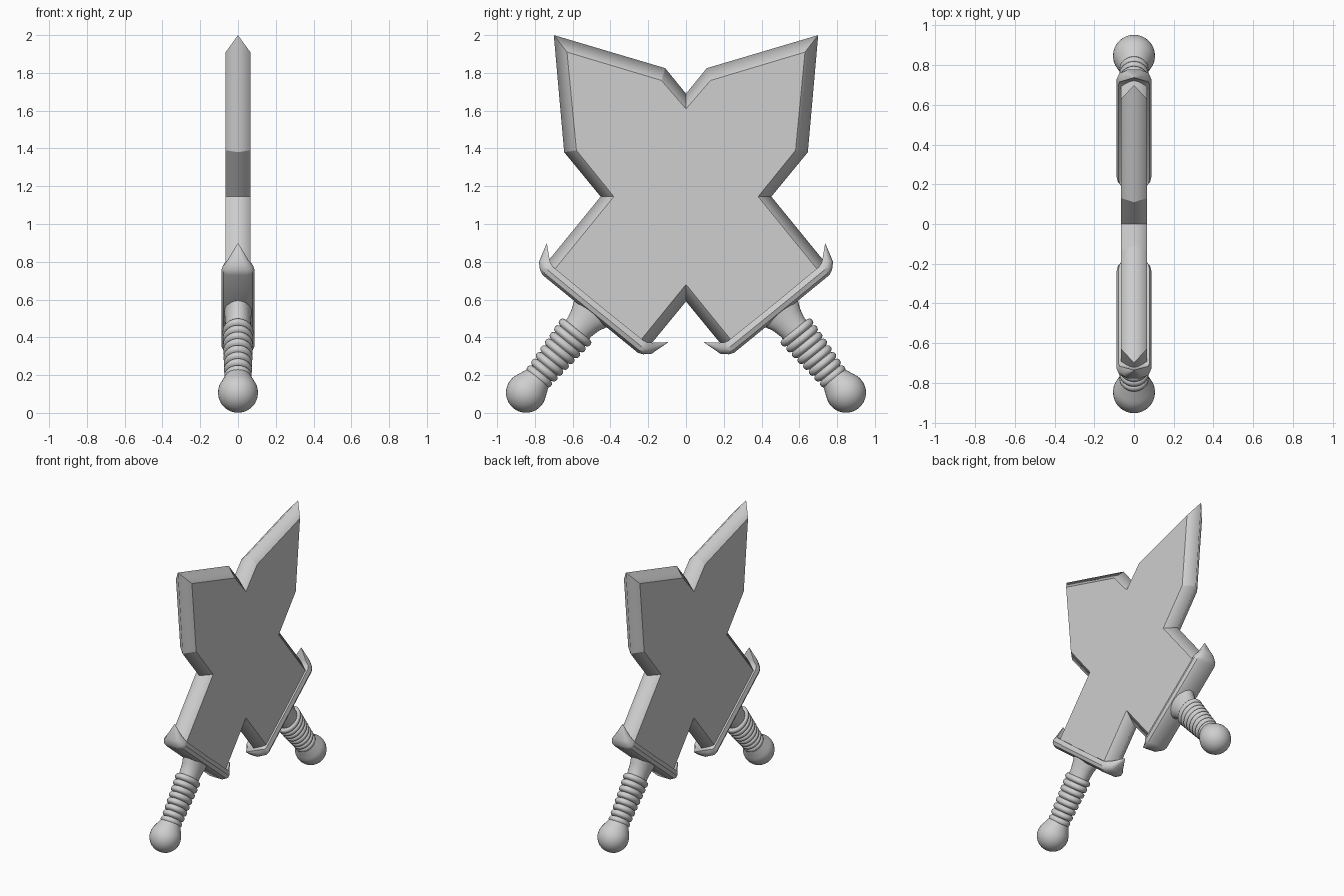
import bpy, bmesh, math

if "Cube" in bpy.data.objects:
    bpy.data.objects.remove(bpy.data.objects["Cube"])

metal = bpy.data.materials.new("plain_grey")
metal.diffuse_color = (0.62, 0.62, 0.62, 1)
metal.use_nodes = True
metal.node_tree.nodes["Principled BSDF"].inputs["Base Color"].default_value = metal.diffuse_color

# Hilt frame in the y-z plane: pommel centre, cross direction U, blade direction D
P, U, D = (0.847, 0.107), (0.775, 0.632), (-0.632, 0.775)


def hilt(u, v):
    return (P[0] + u * U[0] + v * D[0], P[1] + u * U[1] + v * D[1])


def make(name, bm, angle=None, mirror=True):
    bmesh.ops.recalc_face_normals(bm, faces=bm.faces)
    me = bpy.data.meshes.new(name)
    bm.to_mesh(me)
    bm.free()
    ob = bpy.data.objects.new(name, me)
    bpy.context.collection.objects.link(ob)
    me.materials.append(metal)
    if angle:
        bpy.context.view_layer.objects.active = ob
        ob.select_set(True)
        bpy.ops.object.shade_smooth_by_angle(angle=math.radians(angle))
        ob.select_set(False)
    if mirror:
        mod = ob.modifiers.new("other_side", 'MIRROR')
        mod.use_axis = (False, True, False)
        mod.use_mirror_merge = False
    return ob


def loft(bm, rings):
    """Skin a list of closed rings and cap both ends."""
    loops = [[bm.verts.new(p) for p in r] for r in rings]
    n = len(loops[0])
    for a, b in zip(loops, loops[1:]):
        for i in range(n):
            j = (i + 1) % n
            bm.faces.new((a[i], a[j], b[j], b[i]))
    bm.faces.new(loops[0])
    bm.faces.new(loops[-1])


# Crossed blades: flat plate with a sharp bevelled rim
T = 0.065
outer = [(0, 1.69), (0.11, 1.825), (0.70, 2.0), (0.645, 1.38), (0.452, 1.145),
         hilt(0.35, 0.575), hilt(-0.35, 0.575), (0, 0.59)]
inner = [(0, 1.61), (0.13, 1.76), (0.63, 1.91), (0.58, 1.39), (0.382, 1.145),
         hilt(0.295, 0.58), hilt(-0.295, 0.58), (0, 0.68)]


def full(half, x):
    pts = half + [(-y, z) for y, z in half[-2:0:-1]]
    return [(x, y, z) for y, z in pts]


bm = bmesh.new()
loft(bm, [full(inner, -T), full(outer, 0), full(inner, T)])
for f in bm.faces:
    f.smooth = True
for e in bm.edges:      # only the rim ridge is soft
    e.smooth = all(abs(v.co.x) < 1e-5 for v in e.verts)
make("crossed_blades", bm, mirror=False)

# Crossguards: (bottom u, v), (top u, v), half width, swept to upturned points
half = [((0, 0.538), (0, 0.605), 0.088),
        ((0.325, 0.538), (0.31, 0.607), 0.088),
        ((0.352, 0.549), (0.332, 0.613), 0.082),
        ((0.385, 0.58), (0.352, 0.628), 0.055),
        ((0.415, 0.682), (0.413, 0.682), 0.002)]
stations = [((-b[0], b[1]), (-t[0], t[1]), w) for b, t, w in half[:0:-1]] + half
section = [(-0.55, 0), (-0.88, 0.2), (-1, 0.55), (-0.88, 1),
           (0.88, 1), (1, 0.55), (0.88, 0.2), (0.55, 0)]
bm = bmesh.new()
rings = []
for b, t, w in stations:
    ring = []
    for sx, k in section:
        y, z = hilt(b[0] + (t[0] - b[0]) * k, b[1] + (t[1] - b[1]) * k)
        ring.append((sx * w, y, z))
    rings.append(ring)
loft(bm, rings)
make("crossguard", bm, 40)


def lathe(name, profile, angle, n=32):
    """Oval turning along the hilt axis; profile is (v, radius across, radius in x)."""
    bm = bmesh.new()
    rings = []
    for v, ru, rx in profile:
        ring = []
        for i in range(n):
            a = 2 * math.pi * i / n
            y, z = hilt(ru * math.cos(a), v)
            ring.append((rx * math.sin(a), y, z))
        rings.append(ring)
    loft(bm, rings)
    return make(name, bm, angle)


# Flared collar under the guard
lathe("collar", [(0.40, 0.078, 0.066), (0.45, 0.08, 0.067), (0.50, 0.093, 0.069),
                 (0.535, 0.11, 0.072), (0.56, 0.118, 0.074)], 40)

# Ringed grip, tapering toward the pommel
count, v0, v1 = 8, 0.09, 0.432
pitch = (v1 - v0) / count
grip = []
for i in range(count):
    k = (i + 0.5) / count
    ru, rx = 0.078 + 0.028 * k, 0.072 + 0.01 * k
    v = v0 + i * pitch
    for s, d in ((0.02, 0.016), (0.15, 0.005), (0.35, 0), (0.65, 0), (0.85, 0.005), (0.98, 0.016)):
        grip.append((v + s * pitch, ru - d, rx - d))
lathe("grip", grip, 50)

# Ball pommel with a short neck
R = 0.106
ball = []
for i in range(13):
    a = math.radians(-88 + i * 9.5)
    ball.append((R * math.sin(a), R * math.cos(a), R * math.cos(a)))
ball += [(0.1, 0.073, 0.07)]
lathe("pommel", ball, 40)
